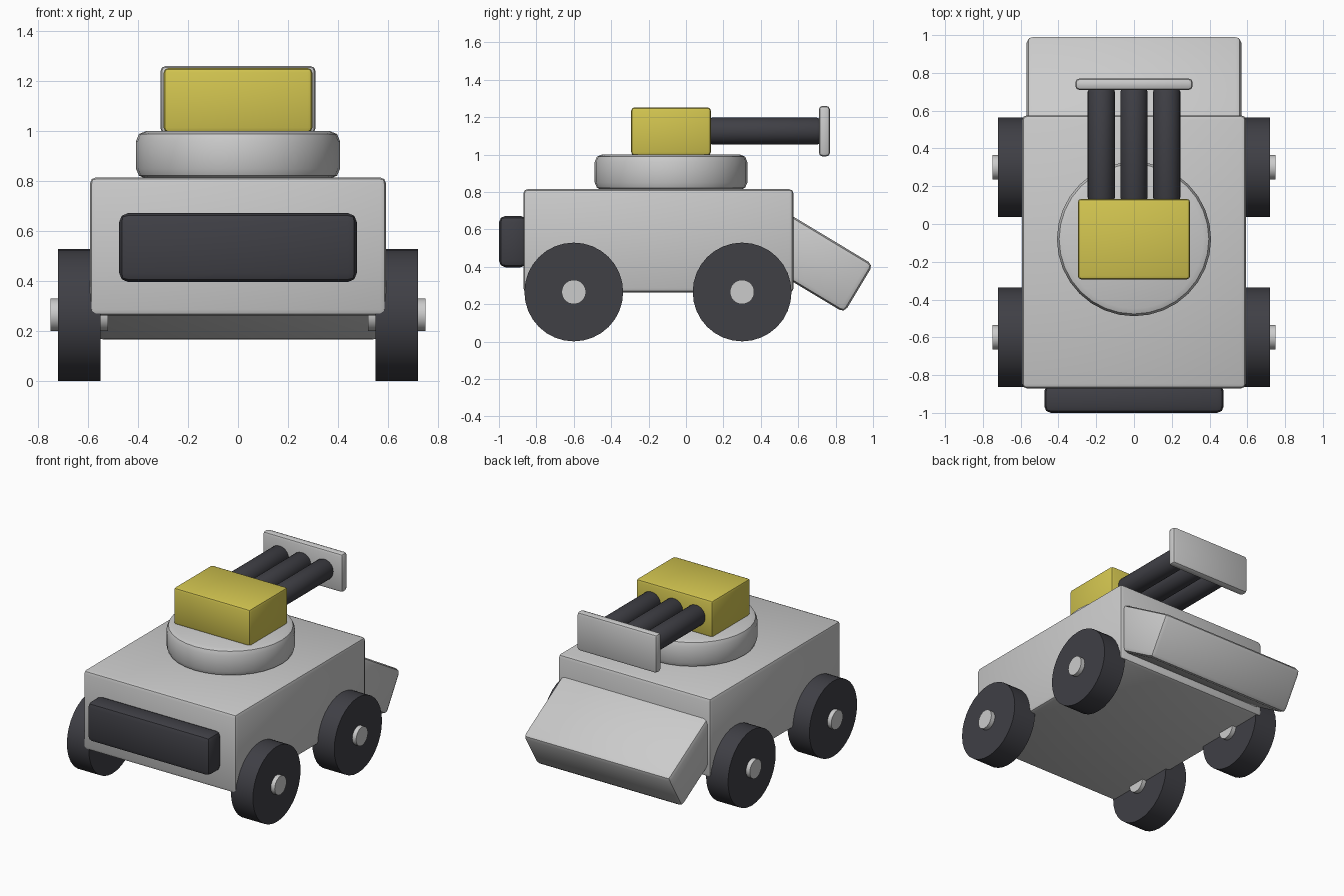
import bpy
from math import radians, pi

if "Cube" in bpy.data.objects:
    bpy.data.objects.remove(bpy.data.objects["Cube"])


def material(name, color):
    m = bpy.data.materials.new(name)
    m.diffuse_color = color
    m.use_nodes = True
    m.node_tree.nodes["Principled BSDF"].inputs["Base Color"].default_value = m.diffuse_color
    return m


DARK = material("dark_rubber", (0.05, 0.05, 0.06, 1))
YELLOW = material("yellow_paint", (0.65, 0.56, 0.08, 1))


def finish(obj, name, bevel, mat):
    obj.name = name
    if mat:
        obj.data.materials.append(mat)
    if bevel:
        mod = obj.modifiers.new("edge_bevel", 'BEVEL')
        mod.width = bevel
        mod.segments = 2
        mod.limit_method = 'ANGLE'
        mod.angle_limit = radians(40)
        bpy.ops.object.modifier_apply(modifier=mod.name)
    bpy.ops.object.shade_smooth_by_angle(angle=radians(30))
    return obj


def box(name, x, y, z, bevel, mat=None):
    """Box from (min, max) ranges on each axis."""
    ranges = (x, y, z)
    bpy.ops.mesh.primitive_cube_add(size=1, location=[(a + b) / 2 for a, b in ranges])
    obj = bpy.context.object
    obj.scale = [b - a for a, b in ranges]
    bpy.ops.object.transform_apply(location=False, rotation=False, scale=True)
    return finish(obj, name, bevel, mat)


def cylinder(name, center, radius, depth, rot=(0, 0, 0), bevel=0, mat=None):
    bpy.ops.mesh.primitive_cylinder_add(vertices=32, radius=radius, depth=depth,
                                        location=center, rotation=rot)
    return finish(bpy.context.object, name, bevel, mat)


# Hull and front bumper
box("hull", (-0.592, 0.592), (-0.87, 0.575), (0.262, 0.815), 0.024)
box("bumper", (-0.475, 0.475), (-1.0, -0.85), (0.397, 0.672), 0.035, DARK)

# Sloping rear ramp, its inner end buried in the hull
ramp = box("rear_ramp", (-0.568, 0.568), (-0.29, 0.29), (-0.15, 0.15), 0.03)
ramp.rotation_euler.x = radians(-31)
ramp.location = (0, 0.675, 0.432)

# Wheels with hubs
for side, label in ((-1, "left"), (1, "right")):
    for y, end in ((-0.6, "front"), (0.3, "rear")):
        cylinder(f"{end}_{label}_wheel", (side * 0.635, y, 0.265), 0.264, 0.17,
                 (0, pi / 2, 0), mat=DARK)
        cylinder(f"{end}_{label}_hub", (side * 0.635, y, 0.265), 0.065, 0.23,
                 (0, pi / 2, 0))

# Turret ring and launcher housing
cylinder("turret_ring", (0, -0.08, 0.905), 0.408, 0.19, bevel=0.04)
box("launcher_housing", (-0.297, 0.297), (-0.293, 0.133), (0.995, 1.252), 0.018, YELLOW)

# Three barrels and the plate across their ends
for i in (-1, 0, 1):
    cylinder(f"barrel_{i + 2}", (i * 0.173, 0.42, 1.125), 0.072, 0.59,
             (pi / 2, 0, 0), bevel=0.015, mat=DARK)
box("end_plate", (-0.31, 0.31), (0.71, 0.77), (0.99, 1.26), 0.02)
